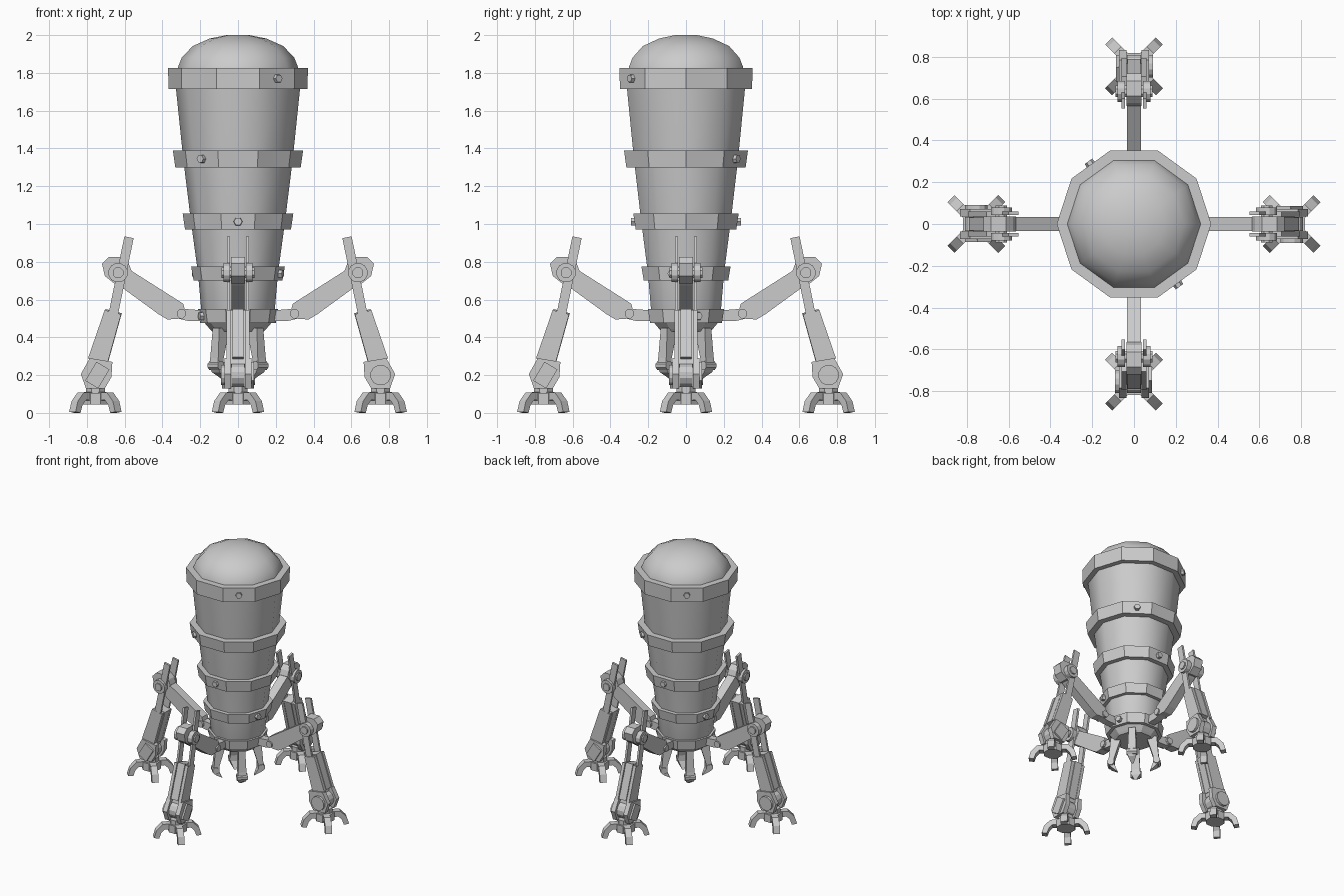
import bpy, bmesh, math
from mathutils import Matrix, Vector

cube = bpy.data.objects.get("Cube")
if cube:
    bpy.data.objects.remove(cube, do_unlink=True)

GREY = (0.6, 0.6, 0.6, 1)
metal = bpy.data.materials.new("plain grey metal")
metal.use_nodes = True
metal.diffuse_color = GREY
metal.node_tree.nodes["Principled BSDF"].inputs["Base Color"].default_value = GREY


def finish(name, bm, turn=0.0, smooth=False):
    """Turn a bmesh into an object, rotated about the vertical axis."""
    bmesh.ops.recalc_face_normals(bm, faces=bm.faces)
    mesh = bpy.data.meshes.new(name)
    bm.to_mesh(mesh)
    bm.free()
    mesh.materials.append(metal)
    for poly in mesh.polygons:
        poly.use_smooth = smooth
    obj = bpy.data.objects.new(name, mesh)
    obj.rotation_euler.z = turn
    bpy.context.collection.objects.link(obj)
    return obj


def lathe(name, profile, sides=10, smooth=False, caps=True):
    """Revolve (radius, z) points into a many-sided shell."""
    bm = bmesh.new()
    rings = []
    for r, z in profile:
        rings.append([bm.verts.new((r * math.cos(math.tau * i / sides),
                                    r * math.sin(math.tau * i / sides), z))
                      for i in range(sides)])
    for low, high in zip(rings, rings[1:]):
        for i in range(sides):
            j = (i + 1) % sides
            bm.faces.new((low[i], low[j], high[j], high[i]))
    if caps:
        bm.faces.new(rings[0][::-1])
        bm.faces.new(rings[-1])
    return finish(name, bm, 0, smooth)


def add_plate(bm, points, y0, y1, place=Matrix()):
    """Extrude a (radial, z) outline sideways from y0 to y1."""
    a = [bm.verts.new(place @ Vector((r, y0, z))) for r, z in points]
    b = [bm.verts.new(place @ Vector((r, y1, z))) for r, z in points]
    bm.faces.new(a)
    bm.faces.new(b[::-1])
    for i in range(len(a)):
        j = (i + 1) % len(a)
        bm.faces.new((a[i], b[i], b[j], a[j]))


def plate(name, points, y0, y1, turn, mirrored=False):
    bm = bmesh.new()
    add_plate(bm, points, y0, y1)
    if mirrored:
        add_plate(bm, points, -y1, -y0)
    return finish(name, bm, turn)


def disc(r, z, radius, sides=12):
    """Outline of a round boss in the (radial, z) plane."""
    return [(r + radius * math.cos(math.tau * (i + 0.5) / sides),
             z + radius * math.sin(math.tau * (i + 0.5) / sides)) for i in range(sides)]


def bar(start, end, width):
    """Outline of a straight bar between two (radial, z) points."""
    s, e = Vector(start), Vector(end)
    d = (e - s).normalized()
    n = Vector((-d.y, d.x)) * width / 2
    return [tuple(p) for p in (s + n, e + n, e - n, s - n)]


# Tapered ten-sided tank and dome
lathe("tank_wall", [(0.17, 0.47), (0.195, 0.55), (0.212, 0.74), (0.25, 1.02),
                    (0.29, 1.345), (0.335, 1.78)], smooth=True, caps=False)
lathe("tank_dome", [(0.325, 1.8), (0.318, 1.83), (0.298, 1.88), (0.24, 1.942),
                    (0.15, 1.982), (0.06, 2.0)], smooth=True)
lathe("tank_bottom", [(0.135, 0.43), (0.15, 0.445), (0.18, 0.48)])

# Reinforcing bands, each with a pair of opposite bolts
BANDS = [(0.475, 0.55, 0.2, 0.212, 18), (0.7, 0.775, 0.235, 0.248, -18),
         (0.97, 1.055, 0.28, 0.293, -90), (1.3, 1.39, 0.332, 0.345, 54),
         (1.715, 1.825, 0.368, 0.37, -54)]
for n, (z0, z1, r0, r1, angle) in enumerate(BANDS, 1):
    lathe(f"band_{n}", [(r0, z0), (r1, z1)])
    for side in (0, 180):
        bm = bmesh.new()
        flat = (r0 + r1) / 2 * math.cos(math.pi / 10)
        bmesh.ops.create_cone(bm, cap_ends=True, segments=6, radius1=0.026, radius2=0.022,
                              depth=0.04, matrix=Matrix.Translation((flat, 0, (z0 + z1) / 2))
                              @ Matrix.Rotation(math.pi / 2, 4, 'Y'))
        finish(f"band_bolt_{n}", bm, math.radians(angle + side))

# Gripping prongs beneath the tank
PRONG = [(0.09, 0.45), (0.165, 0.45), (0.178, 0.29), (0.185, 0.25), (0.165, 0.215),
         (0.115, 0.18), (0.14, 0.235), (0.14, 0.28), (0.12, 0.35)]
for k in range(4):
    turn = math.radians(45 + 90 * k)
    prong = plate("gripper_prong", PRONG, -0.03, 0.03, turn)
    for v in prong.data.vertices:
        v.co.y *= 0.25 if v.co.z < 0.2 else 0.8 if v.co.z > 0.4 else 1
    plate("prong_hinge", disc(0.165, 0.25, 0.026, 8), -0.038, 0.038, turn)

# Leg outlines
HIP = [(0.15, 0.485), (0.265, 0.487), (0.32, 0.5), (0.34, 0.54), (0.28, 0.55), (0.15, 0.54)]
THIGH = [(0.28, 0.54), (0.29, 0.578), (0.6, 0.775), (0.68, 0.72), (0.63, 0.675),
         (0.42, 0.522), (0.375, 0.495), (0.32, 0.497)]
KNEE = [(0.565, 0.755), (0.58, 0.795), (0.612, 0.825), (0.685, 0.825), (0.72, 0.79),
        (0.705, 0.725), (0.655, 0.685), (0.615, 0.685)]
SHIN = [(0.615, 0.528), (0.702, 0.55), (0.79, 0.295), (0.688, 0.265)]
ANKLE = [(0.665, 0.27), (0.785, 0.29), (0.832, 0.205), (0.805, 0.13), (0.705, 0.13), (0.67, 0.19)]
TOE = [(0.03, 0.11), (0.11, 0.108), (0.155, 0.062), (0.172, 0.006), (0.135, 0.0),
       (0.12, 0.042), (0.095, 0.068), (0.03, 0.065)]
FOOT_R = 0.755

for k, label in enumerate(("left", "back", "right", "front")):
    turn = math.pi / 2 * k

    def part(name, points, y0, y1, mirrored=False):
        return plate(f"{label}_{name}", points, y0, y1, turn, mirrored)

    # Hip and thigh
    part("hip", HIP, -0.028, 0.028)
    part("hip_pin", disc(0.3, 0.525, 0.026, 8), -0.045, 0.045)
    part("thigh", THIGH, -0.034, 0.034)
    # Knee with side cheeks and pins
    part("knee", KNEE, -0.036, 0.036)
    part("knee_cheeks", disc(0.635, 0.742, 0.052), 0.042, 0.078, True)
    part("knee_pin", disc(0.635, 0.742, 0.03, 8), -0.088, 0.088)
    # Sliding rods and shin
    part("rods", bar((0.577, 0.93), (0.665, 0.5), 0.05), 0.043, 0.059, True)
    part("shin_core", SHIN, -0.03, 0.03)
    part("shin_sides", [(r + 0.004, z - 0.006) for r, z in SHIN], 0.036, 0.06, True)
    part("shin_spine", bar((0.655, 0.535), (0.735, 0.25), 0.07), -0.05, 0.05)
    # Ankle fork and pins
    part("ankle_fork", ANKLE, 0.036, 0.072, True)
    part("ankle_core", disc(0.75, 0.2, 0.062), -0.034, 0.034)
    part("ankle_cap", disc(FOOT_R, 0.2, 0.055), -0.09, -0.07)
    part("ankle_clip", bar((0.715, 0.25), (0.775, 0.15), 0.08), 0.07, 0.085)
    # Foot base and four toes
    bm = bmesh.new()
    for radius, depth, z in ((0.07, 0.06, 0.075), (0.055, 0.04, 0.12)):
        bmesh.ops.create_cone(bm, cap_ends=True, segments=8, radius1=radius, radius2=radius,
                              depth=depth, matrix=Matrix.Translation((FOOT_R, 0, z))
                              @ Matrix.Rotation(math.pi / 8, 4, 'Z'))
    finish(f"{label}_foot_base", bm, turn)
    bm = bmesh.new()
    for t in range(4):
        place = Matrix.Translation((FOOT_R, 0, 0)) @ Matrix.Rotation(math.pi / 4 + math.pi / 2 * t, 4, 'Z')
        add_plate(bm, TOE, -0.024, 0.024, place)
    finish(f"{label}_toes", bm, turn)
